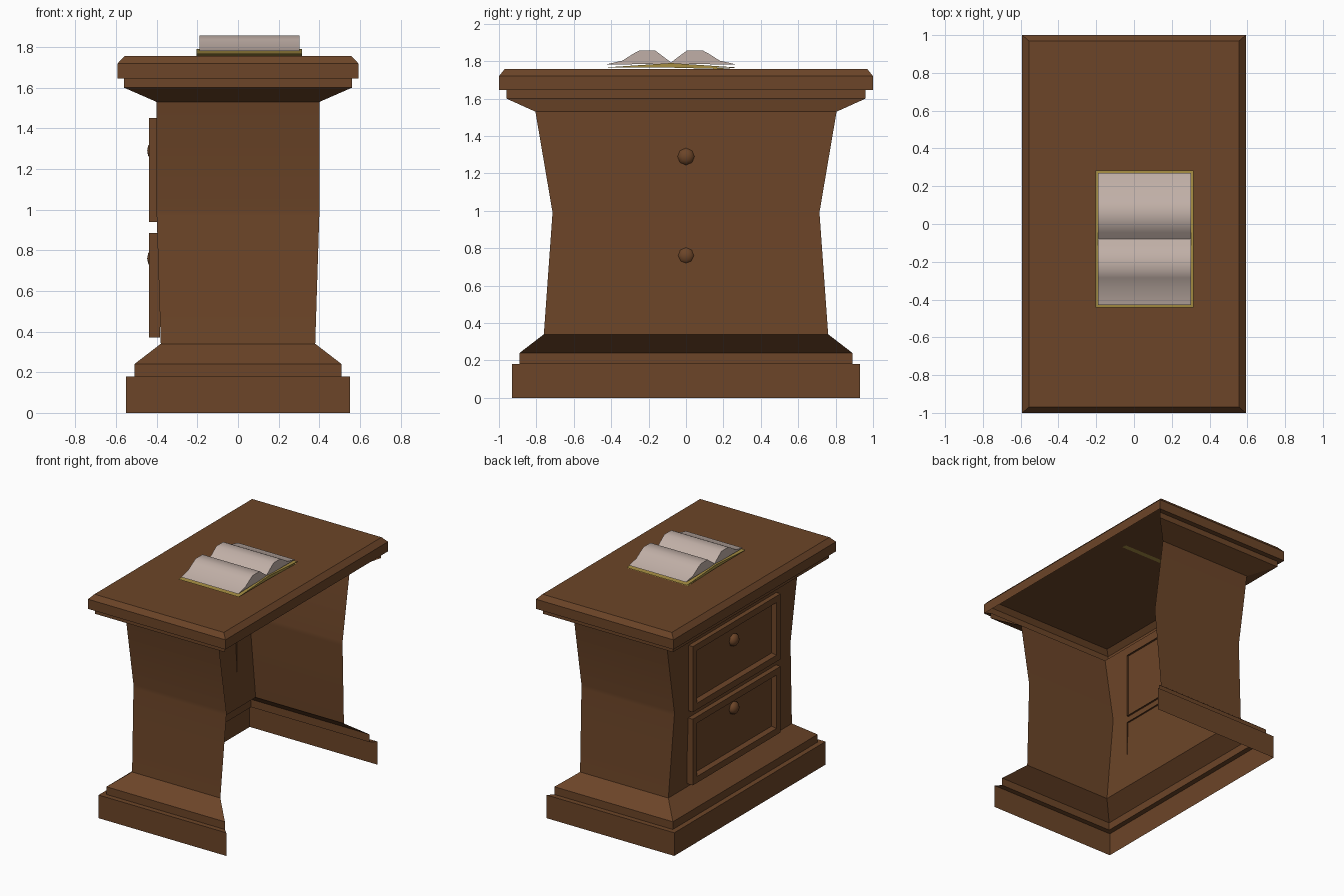
import bpy, bmesh, math
from mathutils import Matrix

if "Cube" in bpy.data.objects:
    bpy.data.objects.remove(bpy.data.objects["Cube"])


def material(name, rgb):
    m = bpy.data.materials.new(name)
    m.diffuse_color = (*rgb, 1)
    m.use_nodes = True
    m.node_tree.nodes["Principled BSDF"].inputs["Base Color"].default_value = m.diffuse_color
    return m


wood = material("brown wood", (0.15, 0.059, 0.021))
paper = material("page paper", (0.53, 0.43, 0.385))
gold = material("gold cover", (0.38, 0.27, 0.055))


def finish(bm, name, mat, angle=30, recalc=True):
    if recalc:
        bmesh.ops.recalc_face_normals(bm, faces=bm.faces)
    me = bpy.data.meshes.new(name)
    bm.to_mesh(me)
    bm.free()
    ob = bpy.data.objects.new(name, me)
    bpy.context.collection.objects.link(ob)
    me.materials.append(mat)
    bpy.ops.object.select_all(action='DESELECT')
    ob.select_set(True)
    bpy.context.view_layer.objects.active = ob
    bpy.ops.object.shade_smooth_by_angle(angle=math.radians(angle))
    return ob


def loft(bm, rings, skip=lambda i, s: False):
    """Join successive four-cornered rings; side 1 is the second edge of each ring."""
    vs = [[bm.verts.new(p) for p in r] for r in rings]
    for i in range(len(vs) - 1):
        for s in range(4):
            if not skip(i, s):
                t = (s + 1) % 4
                bm.faces.new((vs[i][s], vs[i][t], vs[i + 1][t], vs[i + 1][s]))
    bm.faces.new(vs[-1])
    for v in [v for v in bm.verts if not v.link_faces]:
        bm.verts.remove(v)


# Desk shell: moulded profile (half x, half y, z), open on the +x side below the top
profile = [(.55, .93, 0), (.55, .93, .18), (.51, .89, .18), (.51, .89, .24),
           (.38, .76, .34), (.40, .715, .97), (.40, .715, 1.0), (.40, .805, 1.53),
           (.56, .96, 1.60), (.56, .96, 1.645), (.592, 1.0, 1.645),
           (.592, 1.0, 1.72), (.557, .97, 1.757)]
bm = bmesh.new()
loft(bm, [[(-x, -y, z), (x, -y, z), (x, y, z), (-x, y, z)] for x, y, z in profile],
     skip=lambda i, s: s == 1 and i < 10)
finish(bm, "desk_shell", wood, recalc=False)


# Drawers: raised frames with recessed panels, plus eight-sided knobs
def drawer(name, z0, z1, knob_z):
    bm = bmesh.new()
    rings = []
    for x, d in [(-.385, 0), (-.437, 0), (-.437, .05), (-.405, .065)]:
        y, a, b = .54 - d, z0 + d, z1 - d
        rings.append([(x, y, a), (x, -y, a), (x, -y, b), (x, y, b)])
    loft(bm, rings)
    finish(bm, name + "_drawer", wood)
    bm = bmesh.new()
    mat = (Matrix.Translation((-.412, 0, knob_z)) @ Matrix.Diagonal((.035, .05, .05, 1))
           @ Matrix.Rotation(math.pi / 2, 4, 'Y'))
    bmesh.ops.create_uvsphere(bm, u_segments=8, v_segments=6, radius=1, matrix=mat)
    finish(bm, name + "_knob", wood, 60)


drawer("lower", .37, .885, .76)
drawer("upper", .94, 1.45, 1.29)


# Open book: cross-sections (y from spine, z) mirrored about the spine and extruded along x
def book_part(name, upper, lower, x0, x1, mat):
    c = -.08
    top = [(c - d, z) for d, z in reversed(upper)] + [(c + d, z) for d, z in upper[1:]]
    low = [(c + d, z) for d, z in reversed(lower)] + [(c - d, z) for d, z in lower[1:]]
    bm = bmesh.new()
    face = bm.faces.new([bm.verts.new((x0, y, z)) for y, z in top + low])
    ext = bmesh.ops.extrude_face_region(bm, geom=[face], use_keep_orig=True)
    moved = [v for v in ext["geom"] if isinstance(v, bmesh.types.BMVert)]
    bmesh.ops.translate(bm, verts=moved, vec=(x1 - x0, 0, 0))
    finish(bm, name, mat, 50)


book_part("book_pages",
          [(0, 1.793), (.035, 1.82), (.085, 1.857), (.17, 1.857), (.205, 1.838),
           (.26, 1.803), (.35, 1.782)],
          [(.35, 1.764), (.2, 1.776), (0, 1.786)], -.19, .302, paper)
book_part("book_cover",
          [(0, 1.79), (.18, 1.778), (.362, 1.766)],
          [(.362, 1.756), (.18, 1.770), (.025, 1.782), (0, 1.765)], -.205, .316, gold)
